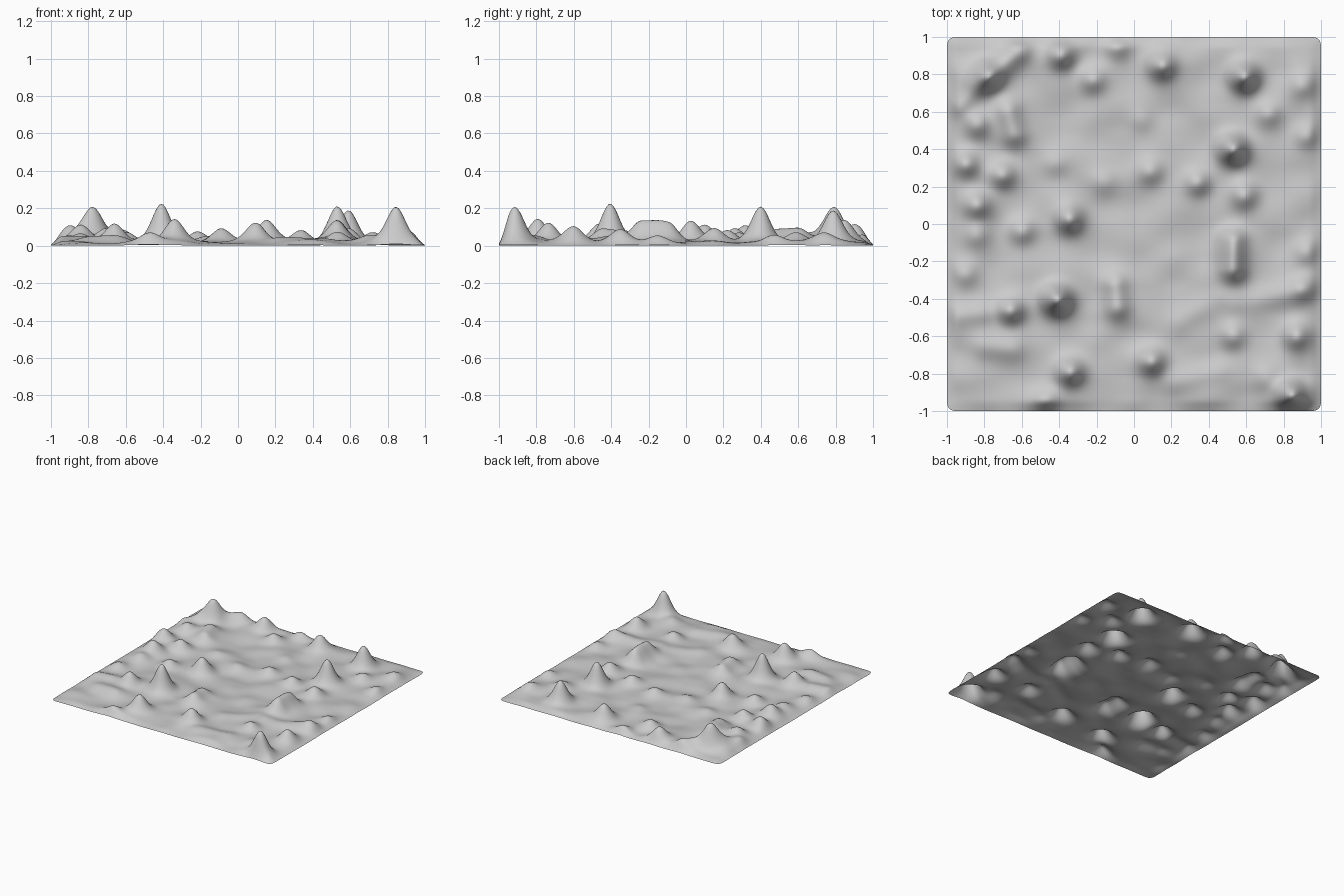
import bpy, bmesh, math
from mathutils import noise, Vector

if "Cube" in bpy.data.objects:
    bpy.data.objects.remove(bpy.data.objects["Cube"])

N = 80  # grid cells per side, smoothed afterwards

# Tall peaks: x, y, height
tall = [(-.41, -.405, .235), (.53, .40, .215), (.845, -.915, .215), (.59, .785, .195),
        (-.785, .785, .16), (-.345, .025, .13), (-.34, -.79, .14), (.15, .845, .13),
        (-.66, -.465, .12), (.095, -.735, .115), (-.39, .90, .115), (-.70, .26, .09),
        (-.90, .32, .10), (-.84, .10, .09), (.87, -.60, .10)]

# Low hills: x, y, height
low = [(-.60, -.04, .07), (-.90, -.27, .05), (.90, -.35, .08), (.53, -.60, .07),
       (.34, .22, .08), (.59, .15, .08), (.09, .28, .06), (-.22, .77, .07),
       (-.09, .95, .06), (.72, .59, .06), (.90, .74, .05), (.92, .47, .06),
       (.92, -.15, .05), (-.47, -.95, .06), (.04, .55, .03), (-.16, .22, .03),
       (-.84, .53, .07), (-.84, -.06, .05), (-.42, .32, .03), (.70, -.82, .03)]

# Ridges: x0, y0, x1, y1, height
ridges = [(.53, -.24, .53, -.09, .12), (-.09, -.44, -.10, -.33, .08),
          (-.64, .48, -.67, .60, .07), (-.74, .82, -.62, .92, .07),
          (-.95, -.49, -.82, -.48, .04), (-.80, -.66, -.65, -.67, .03),
          (-.93, .64, -.86, .72, .06), (.22, -.85, .45, -.78, .025),
          (.25, -.52, .45, -.40, .02), (.55, -.42, .80, -.38, .025)]


def bump(d, h):
    """Rounded peak with a gently spreading foot."""
    return h * (.75 * math.exp(-(d / .062) ** 2) + .25 * math.exp(-(d / .11) ** 2))


def segment_distance(x, y, x0, y0, x1, y1):
    dx, dy = x1 - x0, y1 - y0
    t = max(0, min(1, ((x - x0) * dx + (y - y0) * dy) / (dx * dx + dy * dy)))
    return math.hypot(x - x0 - t * dx, y - y0 - t * dy)


def height(x, y):
    z = .016 + .02 * noise.noise(Vector((x * 5, y * 6, 1.7)))
    z += sum(bump(math.hypot(x - px, y - py), h) for px, py, h in tall + low)
    z += sum(bump(segment_distance(x, y, *r[:4]), r[4]) for r in ridges)
    # Terrain settles down to the ground along the border
    edge = 1 - max(abs(x), abs(y))
    return .004 + max(0, z) * min(1, .15 + edge / .06)


# Terrain sheet
bm = bmesh.new()
bmesh.ops.create_grid(bm, x_segments=N, y_segments=N, size=1)
for v in bm.verts:
    v.co.z = height(v.co.x, v.co.y)
lowest = min(v.co.z for v in bm.verts)
for v in bm.verts:
    v.co.z -= lowest

# Round the four corners in plan
for v in bm.verts:
    r = .04
    cx, cy = abs(v.co.x) - (1 - r), abs(v.co.y) - (1 - r)
    if cx > 0 and cy > 0:
        k = max(cx, cy) / math.hypot(cx, cy)
        v.co.x = math.copysign(1 - r + cx * k, v.co.x)
        v.co.y = math.copysign(1 - r + cy * k, v.co.y)

mesh = bpy.data.meshes.new("terrain")
bm.to_mesh(mesh)
bm.free()
terrain = bpy.data.objects.new("terrain", mesh)
bpy.context.collection.objects.link(terrain)
for p in mesh.polygons:
    p.use_smooth = True

# Final smoothing
sub = terrain.modifiers.new("smooth", 'SUBSURF')
sub.levels = sub.render_levels = 1
